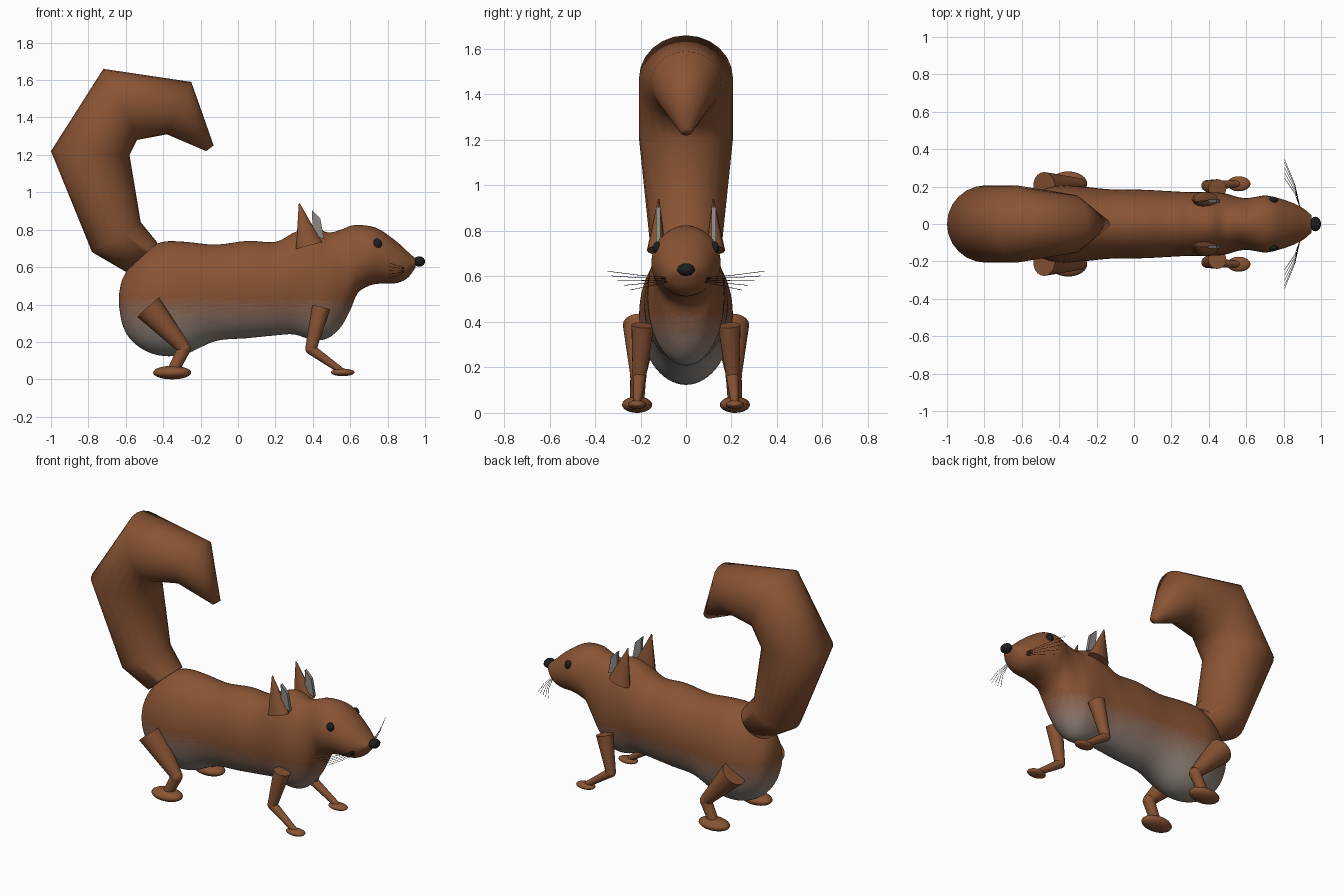
import bpy, bmesh, math
from mathutils import Vector as V

if "Cube" in bpy.data.objects:
    bpy.data.objects.remove(bpy.data.objects["Cube"])


def mat(name, c):
    m = bpy.data.materials.new(name)
    m.diffuse_color = (*c, 1)
    m.use_nodes = True
    m.node_tree.nodes["Principled BSDF"].inputs["Base Color"].default_value = m.diffuse_color
    return m


FUR_C, BELLY_C = V((0.25, 0.088, 0.034)), V((0.30, 0.26, 0.225))
FUR = mat("fur", FUR_C)
BLACK = mat("black", (0.012, 0.014, 0.014))
GREY = mat("inner_ear", (0.27, 0.25, 0.23))


def finish(bm, name, mats, angle=40):
    bmesh.ops.recalc_face_normals(bm, faces=bm.faces)
    me = bpy.data.meshes.new(name)
    bm.to_mesh(me)
    bm.free()
    ob = bpy.data.objects.new(name, me)
    bpy.context.collection.objects.link(ob)
    for m in mats:
        me.materials.append(m)
    bpy.ops.object.select_all(action='DESELECT')
    ob.select_set(True)
    bpy.context.view_layer.objects.active = ob
    bpy.ops.object.shade_smooth_by_angle(angle=math.radians(angle))
    return ob


def loft(rings, n):
    """Skin elliptical rings given as (centre, half axis u, half axis v)."""
    bm = bmesh.new()
    loops = []
    for c, u, v in rings:
        loops.append([bm.verts.new(c + u * math.cos(2 * math.pi * i / n) + v * math.sin(2 * math.pi * i / n))
                      for i in range(n)])
    for a, b in zip(loops, loops[1:]):
        for i in range(n):
            j = (i + 1) % n
            bm.faces.new((a[i], a[j], b[j], b[i]))
    bm.faces.new(loops[0])
    bm.faces.new(loops[-1])
    return bm


def limb(name, p, q, r1, r2, n=20):
    p, q = V(p), V(q)
    d = (q - p).normalized()
    u = d.cross(V((0, 1, 0))).normalized()
    v = d.cross(u)
    return finish(loft([(p, u * r1, v * r1), (q, u * r2, v * r2)], n), name, [FUR])


def ball(name, c, s, m):
    bm = bmesh.new()
    bmesh.ops.create_uvsphere(bm, u_segments=24, v_segments=14, radius=1)
    bmesh.ops.scale(bm, vec=s, verts=bm.verts)
    bmesh.ops.translate(bm, vec=c, verts=bm.verts)
    return finish(bm, name, [m])


def spline(pts, steps):
    """Catmull-Rom through tuples."""
    out = []
    for k in range(len(pts) - 1):
        p0, p1, p2, p3 = (pts[max(0, min(len(pts) - 1, k + o))] for o in (-1, 0, 1, 2))
        for s in range(steps):
            t = s / steps
            out.append([0.5 * (2 * b + (c - a) * t + (2 * a - 5 * b + 4 * c - d) * t * t
                               + (3 * b - a - 3 * c + d) * t ** 3)
                        for a, b, c, d in zip(p0, p1, p2, p3)])
    return out + [list(pts[-1])]


# Body and head: x, top z, bottom z, half width
stations = [(-.637, .45, .40, .03), (-.62, .53, .30, .09), (-.58, .60, .22, .135),
            (-.5, .69, .155, .18), (-.4, .735, .125, .205), (-.28, .735, .135, .20),
            (-.12, .72, .205, .185), (.05, .74, .22, .183), (.2, .735, .235, .175),
            (.3, .785, .24, .17), (.4, .815, .21, .17), (.48, .785, .22, .165),
            (.55, .80, .28, .145), (.6, .82, .37, .138), (.64, .825, .46, .143),
            (.7, .82, .50, .152), (.76, .80, .512, .142), (.85, .735, .515, .112),
            (.91, .68, .545, .08), (.95, .645, .60, .045)]
body = loft([(V((x, 0, (t + b) / 2)), V((0, w, 0)), V((0, 0, (t - b) / 2)))
             for x, t, b, w in spline(stations, 4)], 64)
# Belly colour fades to fur in height bands
BANDS = 12
bands = [mat("belly_%d" % i, BELLY_C.lerp(FUR_C, i / BANDS)) for i in range(BANDS)] + [FUR]
for f in body.faces:
    z = f.calc_center_median().z
    f.material_index = max(0, min(BANDS, round((z - 0.22) / 0.22 * BANDS)))
finish(body, "body", bands, 60)

# Tail: outer x, z, inner x, z, half width
tail = [(-.60, .575, -.43, .73, .125), (-.78, .68, -.52, .84, .16), (-1.0, 1.22, -.58, 1.20, .207),
        (-.72, 1.66, -.54, 1.28, .207), (-.25, 1.59, -.38, 1.31, .155), (-.13, 1.25, -.17, 1.22, .025)]
finish(loft([(V(((a + c) / 2, 0, (b + d) / 2)), V(((a - c) / 2, 0, (b - d) / 2)), V((0, w, 0)))
             for a, b, c, d, w in tail], 24), "tail", [FUR], 80)

# Nose
ball("nose", (.969, 0, .63), (.031, .039, .028), BLACK)

for s, side in ((-1, "right"), (1, "left")):
    # Eyes
    ball("eye_" + side, (.745, s * .127, .725), (.024, .018, .028), BLACK)
    # Ears
    finish(loft([(V((.38, s * .13, .715)), V((.07, 0, .018)), V((0, .042, 0))),
                 (V((.328, s * .12, .94)), V((.003, 0, 0)), V((0, .003, 0)))], 12), "ear_" + side, [FUR])
    bm = bmesh.new()
    leaf = [[bm.verts.new((x, s * .122 + o, z)) for x, z in
             ((.395, .905), (.44, .86), (.46, .75), (.40, .77))] for o in (-.01, .01)]
    bm.faces.new(leaf[0])
    bm.faces.new(leaf[1])
    for i in range(4):
        j = (i + 1) % 4
        bm.faces.new((leaf[0][i], leaf[0][j], leaf[1][j], leaf[1][i]))
    finish(bm, "inner_ear_" + side, [GREY], 20)
    # Front legs
    limb("front_upper_leg_" + side, (.445, s * .19, .385), (.39, s * .205, .165), .05, .03)
    ball("front_elbow_" + side, (.39, s * .205, .162), (.03, .03, .03), FUR)
    limb("front_lower_leg_" + side, (.39, s * .205, .16), (.56, s * .215, .04), .028, .017)
    ball("front_foot_" + side, (.56, s * .215, .037), (.063, .04, .02), FUR)
    # Hind legs
    limb("hind_upper_leg_" + side, (-.48, s * .20, .385), (-.29, s * .21, .17), .078, .036)
    ball("hind_knee_" + side, (-.29, s * .21, .165), (.037, .037, .037), FUR)
    limb("hind_lower_leg_" + side, (-.29, s * .21, .16), (-.345, s * .215, .05), .035, .031)
    ball("hind_foot_" + side, (-.352, s * .215, .036), (.102, .066, .036), FUR)
    # Whiskers
    cu = bpy.data.curves.new("whiskers_" + side, 'CURVE')
    cu.dimensions = '3D'
    cu.bevel_depth = .0012
    cu.bevel_resolution = 0
    for i in range(5):
        k = i / 4
        sp = cu.splines.new('POLY')
        sp.points.add(2)
        L = .35 - .11 * abs(k - .95)
        for p, co in zip(sp.points, ((.89, s * .08, .575 + .02 * k),
                                     (.86, s * (.08 + L) / 2, .558 + .048 * k),
                                     (.805, s * L, .54 + .083 * k))):
            p.co = (*co, 1)
    cu.materials.append(BLACK)
    bpy.context.collection.objects.link(bpy.data.objects.new("whiskers_" + side, cu))
